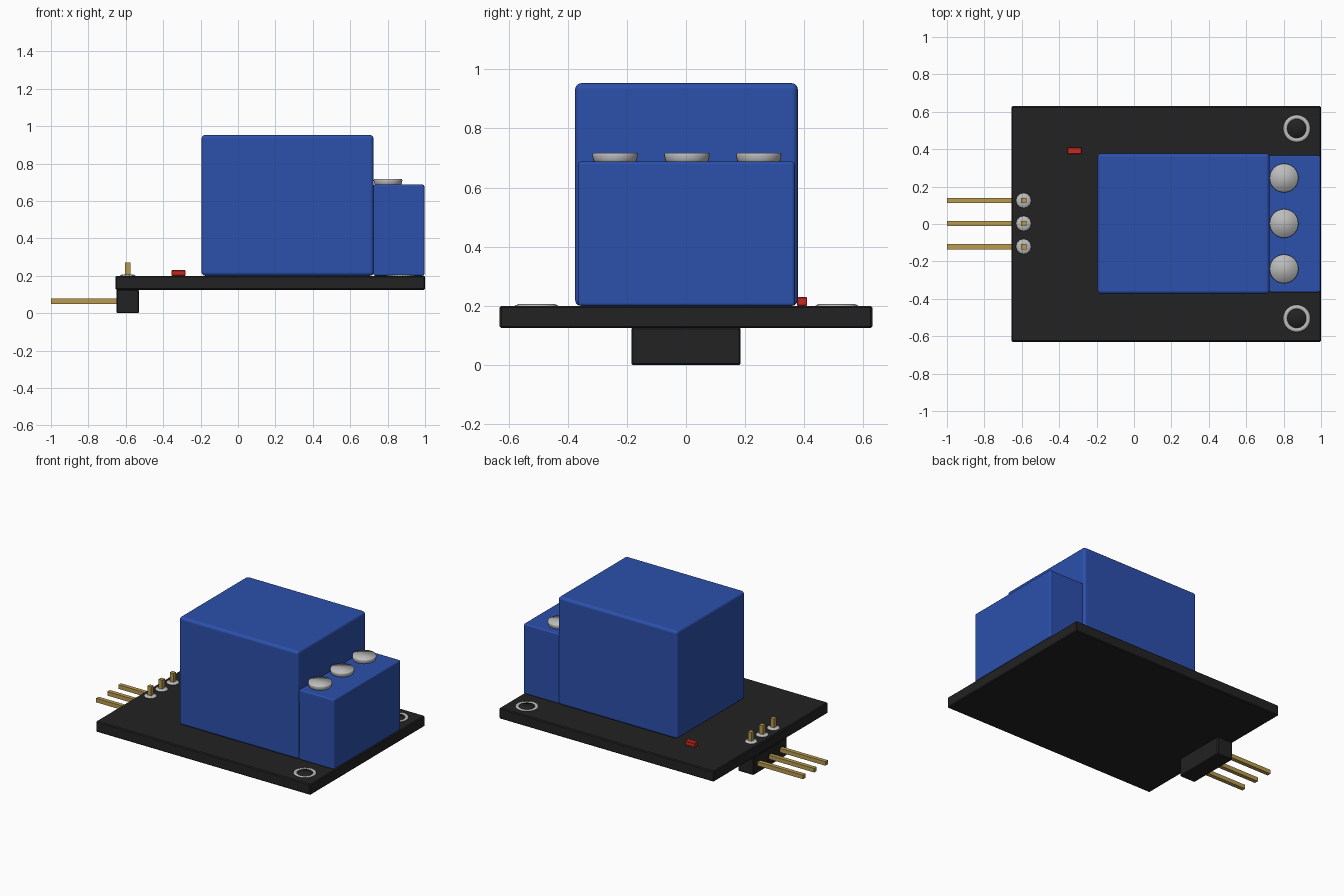
import bpy, bmesh, math

cube = bpy.data.objects.get("Cube")
if cube:
    bpy.data.objects.remove(cube, do_unlink=True)


def material(name, rgb):
    m = bpy.data.materials.new(name)
    m.use_nodes = True
    m.diffuse_color = (*rgb, 1)
    m.node_tree.nodes["Principled BSDF"].inputs["Base Color"].default_value = (*rgb, 1)
    return m


BLACK = material("black", (0.016, 0.016, 0.016))
BLUE = material("blue", (0.025, 0.08, 0.41))
SILVER = material("silver", (0.5, 0.5, 0.5))
GOLD = material("gold", (0.48, 0.33, 0.08))
RED = material("red", (0.6, 0.02, 0.015))


def add_object(name, bm, mat):
    bmesh.ops.recalc_face_normals(bm, faces=bm.faces)
    mesh = bpy.data.meshes.new(name)
    bm.to_mesh(mesh)
    bm.free()
    mesh.materials.append(mat)
    obj = bpy.data.objects.new(name, mesh)
    bpy.context.collection.objects.link(obj)
    return obj


def box(name, xs, ys, zs, mat, bevel=0, segments=1):
    """Box between pairs of limits, with optional rounded edges."""
    bm = bmesh.new()
    bmesh.ops.create_cube(bm, size=1)
    for v in bm.verts:
        v.co = [(lo + hi) / 2 + c * (hi - lo)
                for c, (lo, hi) in zip(v.co, (xs, ys, zs))]
    obj = add_object(name, bm, mat)
    if bevel:
        mod = obj.modifiers.new("rounded_edges", "BEVEL")
        mod.width, mod.segments = bevel, segments
        if segments > 1:
            obj.data.polygons.foreach_set("use_smooth", [True] * 6)
            mod.harden_normals = True
    return obj


def lathe(name, profile, center, mat, sides=32, closed=False):
    """Smooth turned part; profile holds (radius, height) pairs."""
    bm = bmesh.new()
    cx, cy = center
    rings = []
    for r, z in profile:
        angles = [2 * math.pi * i / sides for i in range(sides)]
        rings.append([bm.verts.new((cx + r * math.cos(a), cy + r * math.sin(a), z))
                      for a in angles])
    pairs = list(zip(rings, rings[1:]))
    if closed:
        pairs.append((rings[-1], rings[0]))
    else:
        bm.faces.new(rings[0])
        bm.faces.new(rings[-1])
    for a, b in pairs:
        for i in range(sides):
            j = (i + 1) % sides
            bm.faces.new((a[i], a[j], b[j], b[i]))
    for f in bm.faces:
        f.smooth = True
    return add_object(name, bm, mat)


# Circuit board and the big blocks on it
box("circuit_board", (-0.655, 1), (-0.63, 0.63), (0.125, 0.2), BLACK, 0.006)
box("relay_housing", (-0.195, 0.725), (-0.375, 0.378), (0.2, 0.953), BLUE, 0.02, 3)
box("terminal_block", (0.723, 0.997), (-0.366, 0.368), (0.2, 0.688), BLUE, 0.01, 2)
box("indicator_light", (-0.355, -0.28), (0.375, 0.41), (0.2, 0.23), RED, 0.003)

# Terminal screws
for i in (-1, 0, 1):
    lathe(f"terminal_screw_{i + 2}",
          [(0.068, 0.68), (0.074, 0.695), (0.077, 0.71), (0.075, 0.717)],
          (0.802, 0.243 * i + 0.003), SILVER)

# Mounting holes: raised rim around a dark centre
for side, y in (("left", 0.51), ("right", -0.505)):
    lathe(f"hole_rim_{side}",
          [(0.075, 0.198), (0.07, 0.203), (0.06, 0.206), (0.053, 0.203), (0.048, 0.198)],
          (0.87, y), SILVER, closed=True)
    lathe(f"hole_centre_{side}", [(0.052, 0.199), (0.05, 0.202)], (0.87, y), BLACK)

# Pin header below the edge, with bent pins through the board
box("pin_header", (-0.65, -0.53), (-0.185, 0.185), (0, 0.127), BLACK, 0.005)
for i in (-1, 0, 1):
    y = 0.123 * i + 0.002
    lathe(f"solder_pad_{i + 2}", [(0.043, 0.199), (0.036, 0.205), (0.02, 0.208)],
          (-0.59, y), SILVER, sides=12)
    box(f"pin_top_{i + 2}", (-0.604, -0.576), (y - 0.014, y + 0.014), (0.1, 0.27), GOLD)
    box(f"pin_leg_{i + 2}", (-1, -0.6), (y - 0.014, y + 0.014), (0.05, 0.078), GOLD)
